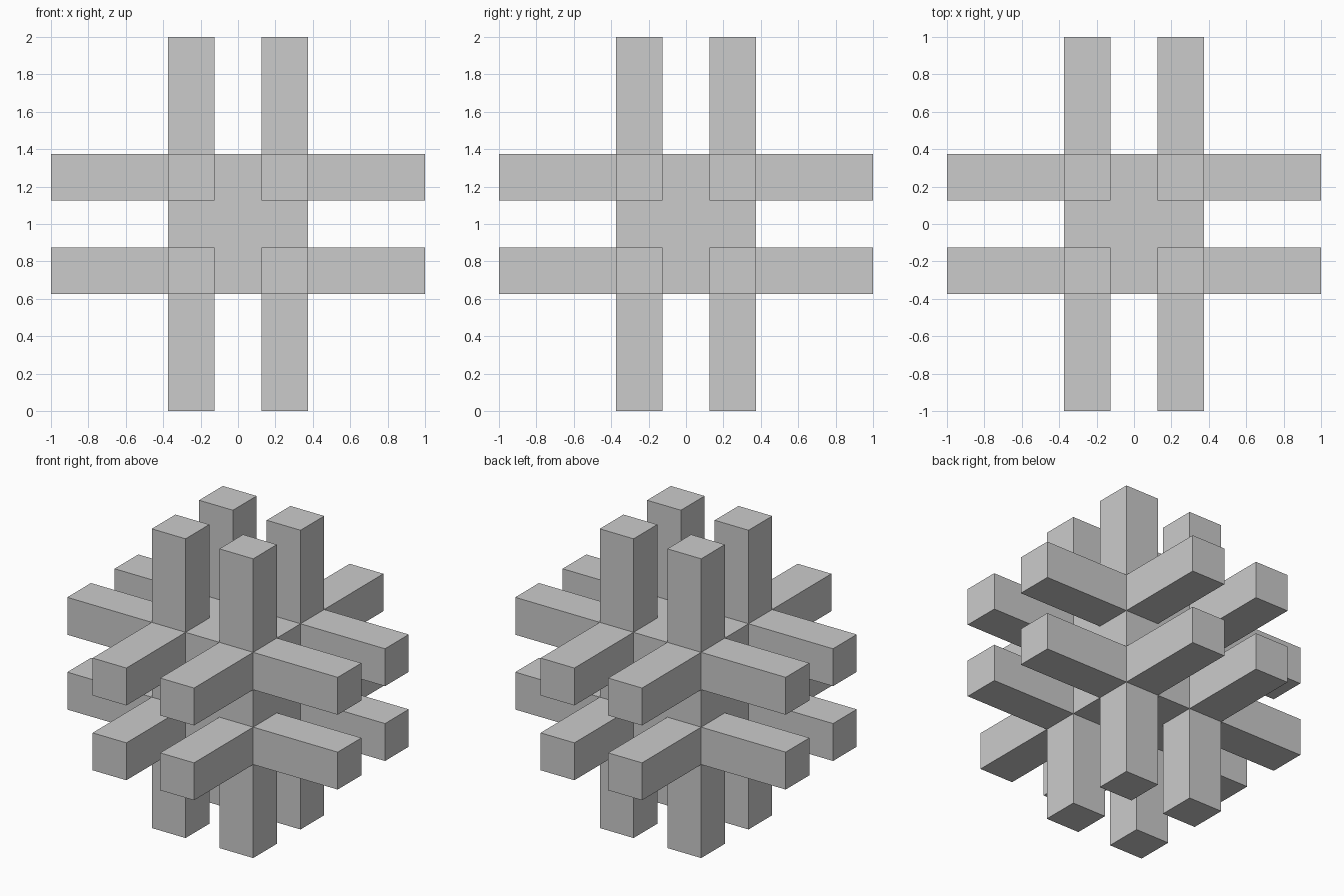
import bpy
import bmesh
from mathutils import Matrix

if "Cube" in bpy.data.objects:
    bpy.data.objects.remove(bpy.data.objects["Cube"])

CORE = 0.75          # edge length of the solid core
ARM = 0.625          # arm length beyond the core
CENTRE = (0, 0, 1)

# Core: cube with every side split into a 3 x 3 grid
bm = bmesh.new()
bmesh.ops.create_cube(bm, size=CORE)
bmesh.ops.subdivide_edges(bm, edges=bm.edges[:], cuts=2, use_grid_fill=True)

# Arms: pull the four corner squares of each side straight out
corners = [f for f in bm.faces
           if sum(abs(c) > 0.2 for c in f.calc_center_median()) == 3]
arms = bmesh.ops.extrude_discrete_faces(bm, faces=corners)["faces"]
bm.normal_update()
for face in arms:
    centre = face.calc_center_median()
    axis = max(range(3), key=lambda i: abs(centre[i]))
    for v in face.verts:
        v.co[axis] += ARM if centre[axis] > 0 else -ARM

bmesh.ops.recalc_face_normals(bm, faces=bm.faces[:])
bm.transform(Matrix.Translation(CENTRE))

mesh = bpy.data.meshes.new("core_with_arms")
bm.to_mesh(mesh)
bm.free()
bpy.context.collection.objects.link(bpy.data.objects.new("core_with_arms", mesh))
